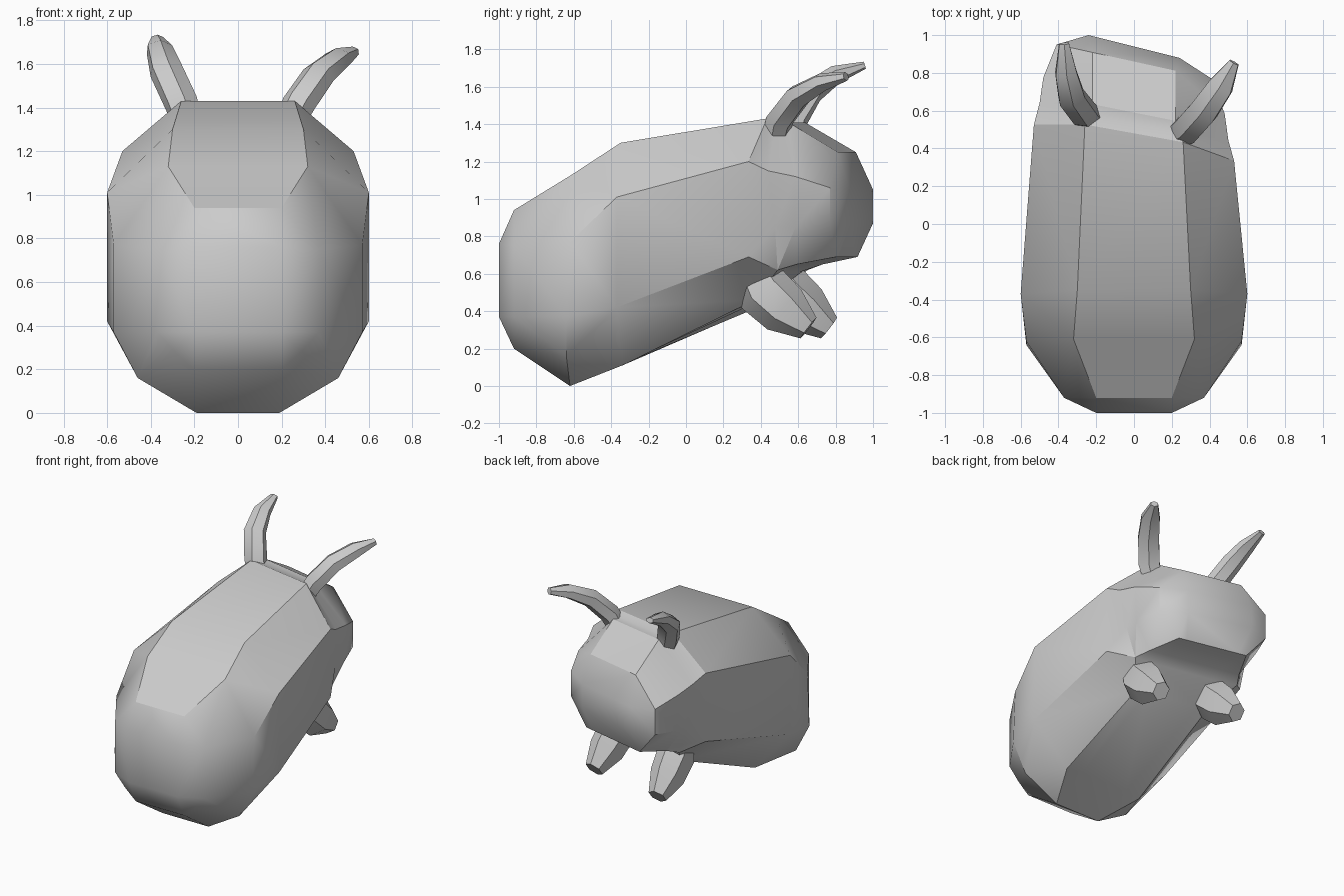
import bpy, bmesh, math
from mathutils import Vector

cube = bpy.data.objects.get("Cube")
if cube:
    bpy.data.objects.remove(cube)

grey = bpy.data.materials.new("plain grey")
grey.use_nodes = True
GREY = (0.6, 0.6, 0.6, 1)
grey.diffuse_color = GREY
grey.node_tree.nodes["Principled BSDF"].inputs["Base Color"].default_value = GREY


def loft(name, rings):
    """Skin equal-length rings of points and close both ends."""
    bm = bmesh.new()
    loops = [[bm.verts.new(p) for p in ring] for ring in rings]
    n = len(loops[0])
    for a, b in zip(loops, loops[1:]):
        for i in range(n):
            j = (i + 1) % n
            bm.faces.new((a[i], a[j], b[j], b[i]))
    bm.faces.new(loops[0])
    bm.faces.new(loops[-1])
    bmesh.ops.remove_doubles(bm, verts=bm.verts, dist=0.001)
    bmesh.ops.triangulate(bm, faces=bm.faces, quad_method='SHORT_EDGE')
    bmesh.ops.recalc_face_normals(bm, faces=bm.faces)
    mesh = bpy.data.meshes.new(name)
    bm.to_mesh(mesh)
    bm.free()
    obj = bpy.data.objects.new(name, mesh)
    bpy.context.collection.objects.link(obj)
    mesh.materials.append(grey)
    bpy.ops.object.select_all(action='DESELECT')
    obj.select_set(True)
    bpy.context.view_layer.objects.active = obj
    bpy.ops.object.shade_smooth_by_angle(angle=math.radians(30))


def section(turn, half):
    """Mirror half a section; turn slants it so the head looks to one side."""
    pts = half + [(-x, y, z) for x, y, z in reversed(half)]
    return [(x, y - turn * x, z) for x, y, z in pts]


def limb(name, path, side, sides=6):
    """Sweep a tapering oval along (centre, width, depth) stations."""
    centres = [Vector(c) for c, _, _ in path]
    rings = []
    for i, (_, w, d) in enumerate(path):
        t = (centres[min(i + 1, len(path) - 1)] - centres[max(i - 1, 0)]).normalized()
        u = (Vector(side) - t * t.dot(Vector(side))).normalized()
        v = t.cross(u)
        turns = [math.tau * (k + 0.5) / sides for k in range(sides)]
        rings.append([centres[i] + u * w * math.cos(a) + v * d * math.sin(a) for a in turns])
    loft(name, rings)


# Body and head: rump to nose, each half section running from top to belly
rump_cap = section(0, [(.2, -1, .76), (.2, -1, .76), (.2, -1, .37), (.2, -1, .37), (.2, -1, .37)])
rump = section(0, [(.2, -.92, .94), (.37, -.92, .75), (.37, -.92, .37), (.29, -.92, .28), (.2, -.92, .2)])
hips = section(0, [(.32, -.61, 1.13), (.57, -.62, .77), (.57, -.64, .37), (.46, -.64, .16), (.19, -.62, 0)])
waist = section(0, [(.3, -.35, 1.3), (.6, -.37, 1.01), (.6, -.37, .42), (.33, -.34, .11), (.2, -.33, .12)])
chest = section(.18, [(.26, .48, 1.43), (.53, .43, 1.2), (.53, .43, .69), (.28, .42, .46), (.2, .42, .45)])
neck = section(.2, [(.24, .53, 1.41), (.5, .54, 1.15), (.47, .57, .85), (.4, .57, .62), (.2, .57, .61)])
crown = section(.2, [(.22, .59, 1.41), (.48, .68, 1.12), (.47, .68, .85), (.35, .66, .65), (.2, .66, .65)])
face = section(.22, [(.22, .86, 1.25), (.41, .86, 1.06), (.41, .86, .87), (.26, .86, .69), (.2, .86, .69)])
face_cap = section(.25, [(.24, .94, 1.05), (.24, .94, 1.05), (.24, .94, .87), (.24, .94, .87), (.24, .94, .87)])
loft("body_and_head", [rump_cap, rump, hips, waist, chest, neck, crown, face, face_cap])

# Ears: curved back, thin at the tips
limb("left_ear", [((.22, .47, 1.3), .07, .065), ((.28, .5, 1.42), .085, .07),
                  ((.37, .6, 1.55), .085, .065), ((.46, .73, 1.625), .075, .05),
                  ((.53, .855, 1.655), .03, .025)], (.7, -.6, 0))
limb("right_ear", [((-.22, .56, 1.3), .07, .065), ((-.26, .58, 1.42), .08, .07),
                   ((-.33, .67, 1.57), .08, .065), ((-.36, .8, 1.665), .065, .05),
                   ((-.37, .955, 1.715), .03, .02)], (1, .2, 0))

# Front legs: short tapered stubs below the chest
for name, s in (("left_leg", 1), ("right_leg", -1)):
    shift = -.055 * s
    limb(name, [((.27 * s, .41 + shift, .62), .1, .12), ((.28 * s, .47 + shift, .51), .125, .15),
                ((.29 * s, .58 + shift, .41), .115, .14), ((.3 * s, .71 + shift, .31), .065, .07)], (1, 0, 0))
